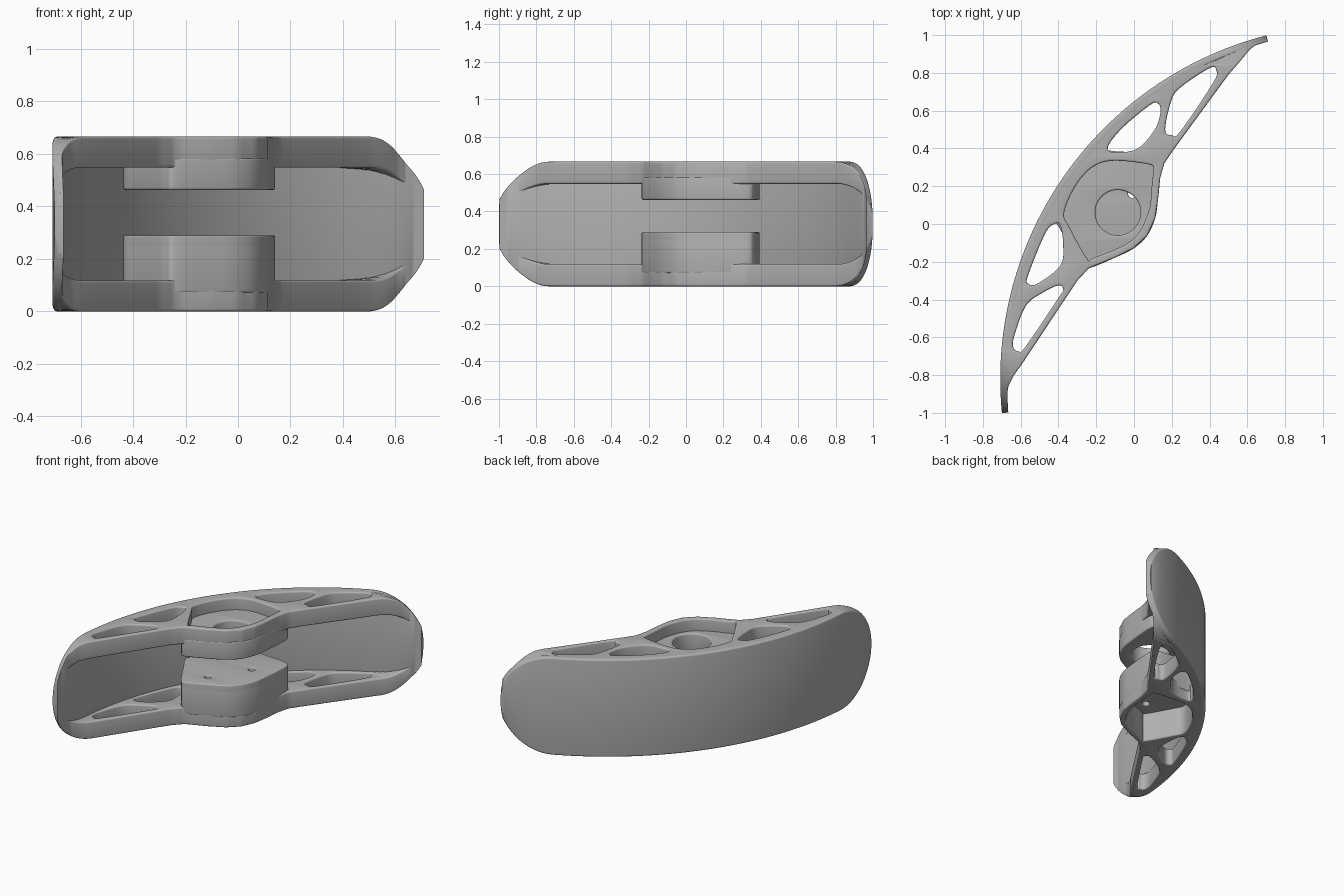
import bpy, bmesh, math
from mathutils import Vector

cube = bpy.data.objects.get("Cube")
if cube:
    bpy.data.objects.remove(cube)

# One plain grey finish
grey = bpy.data.materials.new("satin_grey")
grey.use_nodes = True
tint = (0.44, 0.44, 0.44, 1)
grey.diffuse_color = tint
grey.node_tree.nodes["Principled BSDF"].inputs["Base Color"].default_value = tint

HEIGHT, MID, PLATE = 0.666, 0.333, 0.118
RADIUS, CENTRE = 1.878, Vector((1.17, -0.82))
YAW = math.radians(55)      # heading of the long axis
HALF = math.asin(1.2205 / RADIUS)


def arc(inset, half, steps=90):
    """Points on the big outer arc, denser at the tips, from the upper tip to the lower one."""
    out = []
    for i in range(steps + 1):
        s = math.cos(math.pi * i / steps)
        a = YAW + math.pi / 2 - half * s
        r = RADIUS - inset(s)
        out.append((CENTRE.x + r * math.cos(a), CENTRE.y + r * math.sin(a)))
    return out


def circle(x, y, r, n=48):
    return [(x + r * math.cos(math.tau * i / n), y + r * math.sin(math.tau * i / n)) for i in range(n)]


def smooth_loop(pts, steps=6):
    """Closed Catmull-Rom loop through a few points."""
    pts = [Vector(p) for p in pts]
    n, out = len(pts), []
    for i in range(n):
        a, b, c, d = (pts[(i + k) % n] for k in (-1, 0, 1, 2))
        for j in range(steps):
            t = j / steps
            out.append(tuple(0.5 * (2 * b + (c - a) * t + (2 * a - 5 * b + 4 * c - d) * t ** 2
                                    + (3 * b - a - 3 * c + d) * t ** 3)))
    return out


def subdivide(pts, steps=4):
    """Open polyline with extra points on each straight stretch."""
    pts = [Vector(p) for p in pts]
    out = [tuple(a.lerp(b, j / steps)) for a, b in zip(pts, pts[1:]) for j in range(steps)]
    return out + [tuple(pts[-1])]


def end_height(co):
    """Share of the full height left at this place: an ellipse rounds off both ends."""
    along = abs(co.x * math.cos(YAW) + co.y * math.sin(YAW))
    past = max(0, along - 0.945) / 0.277
    return math.sqrt(max(0.0025, 1 - past * past))


def slab(name, loops, z0, z1, bevel=0.01):
    """Extrude an outline with holes into a solid with rounded edges and rounded ends."""
    cu = bpy.data.curves.new(name, "CURVE")
    cu.dimensions, cu.fill_mode = "2D", "BOTH"
    cu.extrude = (z1 - z0) / 2 - bevel
    cu.bevel_depth, cu.bevel_resolution, cu.offset = bevel, 3, -bevel
    for loop in loops:
        sp = cu.splines.new("POLY")
        sp.points.add(len(loop) - 1)
        for p, co in zip(sp.points, loop):
            p.co = (co[0], co[1], 0, 1)
        sp.use_cyclic_u = True
    tmp = bpy.data.objects.new(name + "_curve", cu)
    bpy.context.collection.objects.link(tmp)
    bpy.context.view_layer.update()
    mesh = bpy.data.meshes.new_from_object(tmp.evaluated_get(bpy.context.evaluated_depsgraph_get()))
    bpy.data.objects.remove(tmp)
    bm = bmesh.new()
    bm.from_mesh(mesh)
    bmesh.ops.remove_doubles(bm, verts=bm.verts, dist=1e-5)
    bmesh.ops.recalc_face_normals(bm, faces=bm.faces)
    for v in bm.verts:
        v.co.z = MID + (v.co.z + (z0 + z1) / 2 - MID) * end_height(v.co)
    bm.to_mesh(mesh)
    bm.free()
    mesh.materials.clear()
    mesh.materials.append(grey)
    ob = bpy.data.objects.new(name, mesh)
    bpy.context.collection.objects.link(ob)
    bpy.ops.object.select_all(action="DESELECT")
    ob.select_set(True)
    bpy.context.view_layer.objects.active = ob
    bpy.ops.object.shade_smooth_by_angle(angle=math.radians(35))


# Curved wall, thinner towards its tips
outer = arc(lambda s: 0, HALF)
inner = arc(lambda s: 0.05 - 0.016 * s * s, HALF)
slab("curved_wall", [outer + inner[::-1]], 0, HEIGHT, 0.012)

# Plate outline: outer arc, then the inner edge stepping around the hub
boss_front = [(-0.24, -0.235), (-0.10, -0.178), (0.0, -0.128), (0.07, -0.062), (0.112, 0.03), (0.126, 0.12),
              (0.138, 0.24)]
inner_edge = [(-0.68, -0.953), (-0.665, -0.86), (-0.635, -0.8), (-0.585, -0.73), (-0.34, -0.36), (-0.3, -0.3)] \
    + boss_front + [(0.16, 0.32), (0.2, 0.38), (0.5, 0.79), (0.565, 0.865), (0.61, 0.92), (0.663, 0.964)]
plate_outline = arc(lambda s: 0.002, HALF * 0.955) + subdivide(inner_edge)
pocket = smooth_loop([(-0.37, 0.06), (-0.31, 0.2), (-0.22, 0.3), (-0.11, 0.335), (0.08, 0.315), (0.1, 0.285),
                      (0.094, 0.2), (0.075, 0.06), (-0.01, -0.085), (-0.215, -0.18), (-0.25, -0.18), (-0.34, -0.02)])
windows = [
    [(-0.14, 0.4), (-0.07, 0.5), (0.085, 0.63), (0.13, 0.635), (0.14, 0.59), (0.11, 0.5), (0.02, 0.4), (-0.085, 0.38)],
    [(0.165, 0.5), (0.2, 0.66), (0.255, 0.73), (0.4, 0.825), (0.435, 0.815), (0.42, 0.75), (0.245, 0.49), (0.2, 0.47)],
    [(-0.42, 0.0), (-0.47, -0.05), (-0.56, -0.27), (-0.56, -0.315), (-0.51, -0.315), (-0.39, -0.22), (-0.375, -0.11),
     (-0.39, -0.01)],
    [(-0.4, -0.325), (-0.48, -0.362), (-0.57, -0.43), (-0.63, -0.58), (-0.64, -0.65), (-0.61, -0.675),
     (-0.575, -0.65), (-0.395, -0.385), (-0.375, -0.345)],
]
plate_loops = [plate_outline, pocket] + [smooth_loop(w) for w in windows]
slab("lower_plate", plate_loops, 0, PLATE)
slab("upper_plate", plate_loops, HEIGHT - PLATE, HEIGHT)

# Hub bosses between the plates, the upper bored through, the lower hollow with two screw holes
boss = smooth_loop(boss_front + [(0.14, 0.33), (0.12, 0.36), (0.06, 0.375), (-0.1, 0.385), (-0.2, 0.39), (-0.3, 0.3),
                                 (-0.42, 0.14), (-0.435, 0.05), (-0.39, -0.03), (-0.31, -0.17), (-0.275, -0.22)], 4)
slab("upper_boss", [boss, circle(-0.085, 0.06, 0.12)], 0.462, 0.585)
slab("lower_boss_ring", [boss, pocket], 0.07, 0.26)
screws = [circle(-0.17, -0.085, 0.022, 20), circle(-0.01, 0.16, 0.022, 20)]
slab("lower_boss_cap", [boss] + screws, 0.2, 0.29, 0.008)
